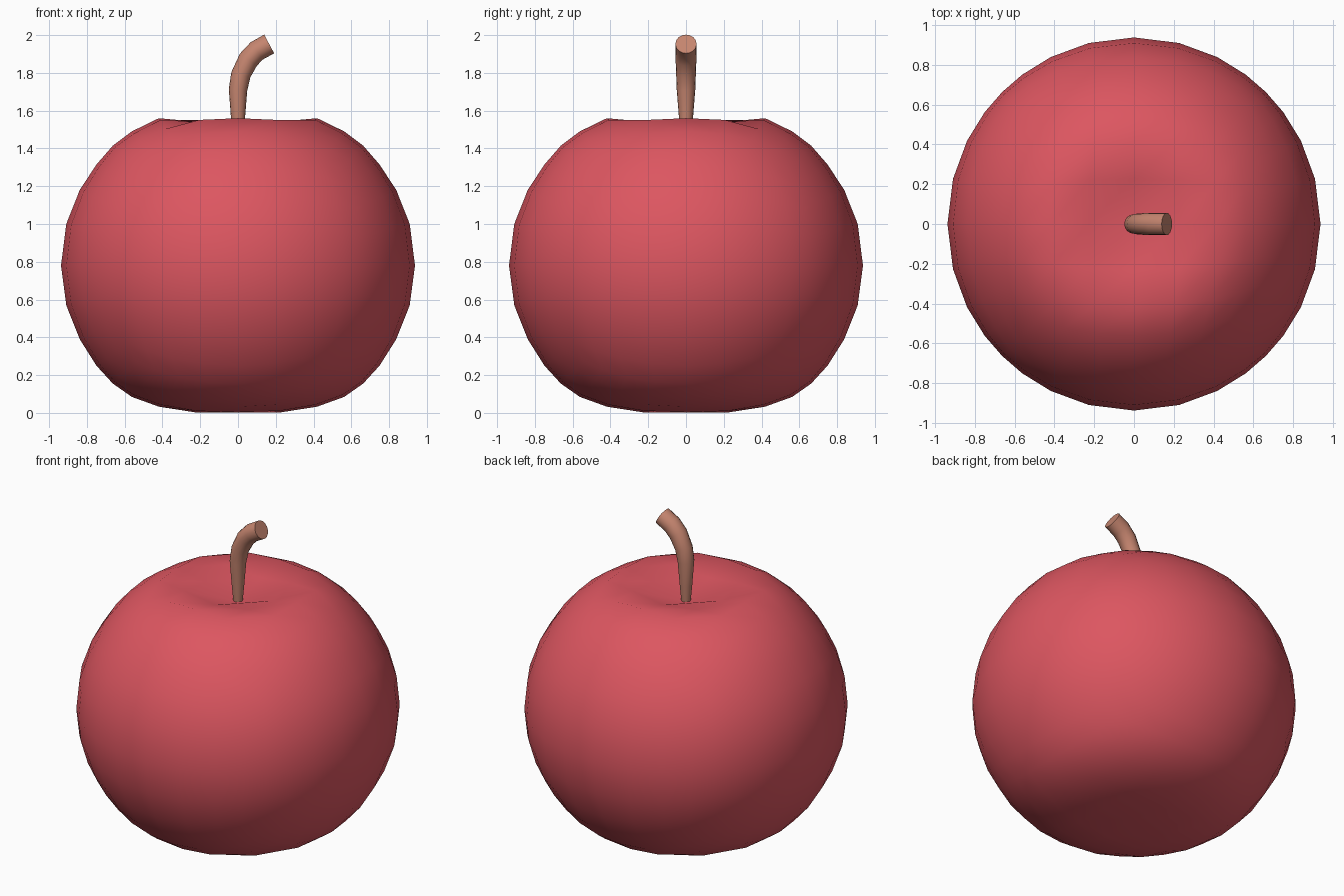
import bpy, bmesh, math
from mathutils import Vector

if "Cube" in bpy.data.objects:
    bpy.data.objects.remove(bpy.data.objects["Cube"])


def material(name, rgb):
    m = bpy.data.materials.new(name)
    m.diffuse_color = (*rgb, 1)
    m.use_nodes = True
    m.node_tree.nodes["Principled BSDF"].inputs["Base Color"].default_value = m.diffuse_color
    return m


def finish(bm, name, mat, angle):
    bmesh.ops.recalc_face_normals(bm, faces=bm.faces)
    me = bpy.data.meshes.new(name)
    bm.to_mesh(me)
    bm.free()
    me.materials.append(mat)
    ob = bpy.data.objects.new(name, me)
    bpy.context.collection.objects.link(ob)
    bpy.ops.object.select_all(action='DESELECT')
    ob.select_set(True)
    bpy.context.view_layer.objects.active = ob
    bpy.ops.object.shade_smooth_by_angle(angle=math.radians(angle))
    return ob


# Apple profile: angle from the top pole -> height
PROFILE = [(0, 1.45), (14, 1.515), (26.6, 1.56), (36.9, 1.49), (45, 1.415),
           (53.1, 1.315), (63.4, 1.18), (76, 1.0), (90, 0.78), (104, 0.57),
           (116.6, 0.39), (126.9, 0.25), (135, 0.155), (143.1, 0.085),
           (153.4, 0.033), (166, 0.003), (180, 0.025)]


def slope(i):
    a, b = PROFILE[max(i - 1, 0)], PROFILE[min(i + 1, len(PROFILE) - 1)]
    if i in (0, len(PROFILE) - 1):
        return 0.0
    return (b[1] - a[1]) / (b[0] - a[0])


def height(t):
    for i in range(len(PROFILE) - 1):
        (t0, z0), (t1, z1) = PROFILE[i], PROFILE[i + 1]
        if t <= t1 or i == len(PROFILE) - 2:
            h = t1 - t0
            s = min(max((t - t0) / h, 0), 1)
            return ((2*s**3 - 3*s**2 + 1) * z0 + (s**3 - 2*s**2 + s) * h * slope(i)
                    + (3*s**2 - 2*s**3) * z1 + (s**3 - s**2) * h * slope(i + 1))


# Apple body: subdivided cube rounded to a sphere, then dimpled by the profile
bm = bmesh.new()
bmesh.ops.create_cube(bm, size=2)
bmesh.ops.subdivide_edges(bm, edges=bm.edges[:], cuts=7, use_grid_fill=True)
for v in bm.verts:
    d = v.co.normalized()
    t = math.degrees(math.acos(max(-1, min(1, d.z))))
    v.co = Vector((d.x * 0.937, d.y * 0.937, max(0, height(t))))
finish(bm, "apple_body", material("apple red", (0.72, 0.093, 0.118)), 80)

# Stem: rings (x, z, radius, lean) swept along a bent path
bm = bmesh.new()
RINGS = [(0.0, 1.44, 0.026, 0), (0.0, 1.56, 0.037, 0), (0.0, 1.71, 0.049, 6),
         (0.015, 1.79, 0.052, 16), (0.055, 1.87, 0.055, 35),
         (0.10, 1.917, 0.056, 54), (0.165, 1.953, 0.056, 62)]
N = 16
rings = []
for x, z, r, lean in RINGS:
    a = math.radians(lean)
    u = Vector((math.cos(a), 0, -math.sin(a)))
    rings.append([bm.verts.new(Vector((x, 0, z))
                  + u * r * math.cos(2 * math.pi * k / N)
                  + Vector((0, r * math.sin(2 * math.pi * k / N), 0)))
                  for k in range(N)])
for lo, hi in zip(rings, rings[1:]):
    for k in range(N):
        bm.faces.new((lo[k], lo[(k + 1) % N], hi[(k + 1) % N], hi[k]))
bm.faces.new(rings[0])
bm.faces.new(rings[-1])
finish(bm, "stem", material("stem brown", (0.56, 0.235, 0.16)), 45)
